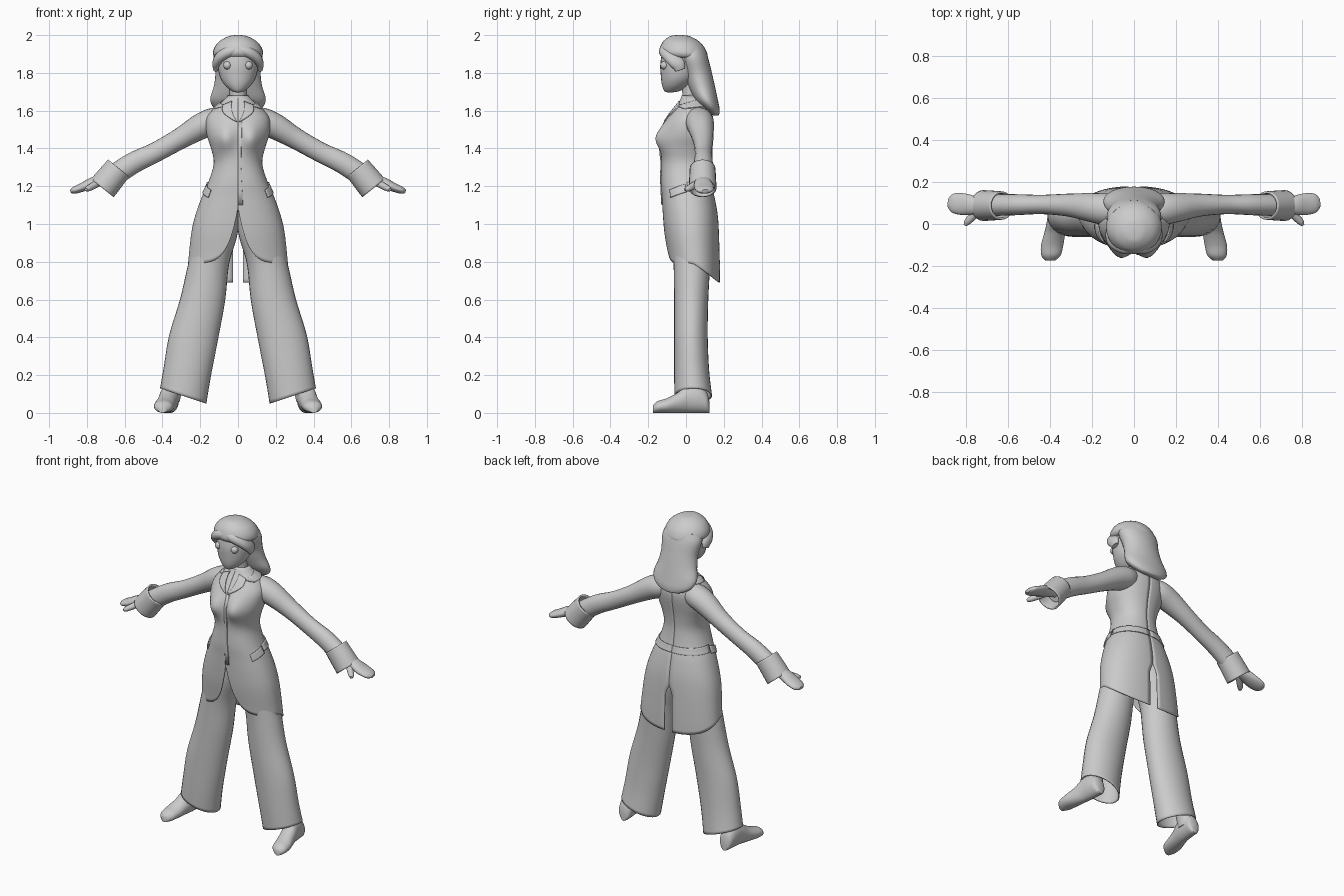
import bpy, bmesh, math
from mathutils import Vector

cube = bpy.data.objects.get("Cube")
if cube:
    bpy.data.objects.remove(cube, do_unlink=True)

grey = bpy.data.materials.new("plain_grey")
grey.use_nodes = True
COLOUR = (0.6, 0.6, 0.6, 1)
grey.diffuse_color = COLOUR
grey.node_tree.nodes["Principled BSDF"].inputs["Base Color"].default_value = COLOUR

SIDES = (("left", 1), ("right", -1))


def resample(rows, n=5):
    """Smooth curve through rows of numbers."""
    out = []
    for i in range(len(rows) - 1):
        a, b, c, d = (rows[max(0, min(len(rows) - 1, i + k))] for k in (-1, 0, 1, 2))
        for j in range(n):
            t = j / n
            out.append([0.5 * (2 * q + (r - p) * t + (2 * p - 5 * q + 4 * r - s) * t * t
                               + (3 * q - p - 3 * r + s) * t ** 3)
                        for p, q, r, s in zip(a, b, c, d)])
    return out + [list(rows[-1])]


def grid_object(name, rings, closed=True, caps=True, thick=0.0):
    """Skin a list of equally long point rows."""
    bm = bmesh.new()
    rows = [[bm.verts.new(p) for p in ring] for ring in rings]
    n = len(rows[0])
    for a, b in zip(rows, rows[1:]):
        for i in range(n if closed else n - 1):
            j = (i + 1) % n
            bm.faces.new((a[i], a[j], b[j], b[i]))
    if closed and caps:
        bm.faces.new(rows[0])
        bm.faces.new(rows[-1])
    bmesh.ops.remove_doubles(bm, verts=bm.verts, dist=0.0002)
    bmesh.ops.recalc_face_normals(bm, faces=bm.faces)
    mesh = bpy.data.meshes.new(name)
    bm.to_mesh(mesh)
    bm.free()
    obj = bpy.data.objects.new(name, mesh)
    bpy.context.collection.objects.link(obj)
    mesh.materials.append(grey)
    if thick:
        mod = obj.modifiers.new("thickness", "SOLIDIFY")
        mod.thickness = thick
        mod.offset = 0
    bpy.ops.object.select_all(action="DESELECT")
    obj.select_set(True)
    bpy.context.view_layer.objects.active = obj
    bpy.ops.object.shade_smooth_by_angle(angle=math.radians(50))
    return obj


def ellipse(centre, u, v, n=28):
    return [centre + u * math.cos(2 * math.pi * i / n) + v * math.sin(2 * math.pi * i / n)
            for i in range(n)]


def column(name, rows, side=1, tilt=0.0, **kw):
    """Upright form; rows are z, centre x, half width, front y, back y."""
    rings = []
    for z, cx, w, yf, yb in resample(rows):
        c = Vector((side * cx, (yf + yb) / 2, z))
        rings.append(ellipse(c, Vector((w, 0, -side * 0)), Vector((0, (yb - yf) / 2, 0))))
    if tilt:
        for k, ring in enumerate(rings):
            f = (k / (len(rings) - 1)) ** 3
            mid = sum((p.x for p in ring)) / len(ring)
            for p in ring:
                p.z += tilt * f * side * (p.x - mid)
    return grid_object(name, rings, **kw)


def tube(name, rows, side=1, **kw):
    """Limb along a path; rows are x, y, z, radius across, radius upright."""
    pts = resample(rows)
    rings = []
    for i, (x, y, z, ra, rv) in enumerate(pts):
        t = (Vector(pts[min(i + 1, len(pts) - 1)][:3]) - Vector(pts[max(i - 1, 0)][:3])).normalized()
        v = t.cross(Vector((0, 1, 0))).normalized()
        u = v.cross(t)
        ring = ellipse(Vector((x, y, z)), u * ra, v * rv, 20)
        rings.append([Vector((side * p.x, p.y, p.z)) for p in ring])
    return grid_object(name, rings, **kw)


# Coat silhouette: z, half width, front y, back y
BODY = resample([
    (0.66, 0.275, -0.085, 0.178), (0.79, 0.262, -0.09, 0.177), (0.95, 0.245, -0.112, 0.172),
    (1.05, 0.222, -0.12, 0.165), (1.15, 0.186, -0.125, 0.147), (1.22, 0.155, -0.13, 0.128),
    (1.32, 0.126, -0.127, 0.115), (1.40, 0.14, -0.128, 0.12), (1.46, 0.16, -0.125, 0.13),
    (1.52, 0.168, -0.115, 0.14), (1.57, 0.16, -0.09, 0.14), (1.62, 0.115, -0.055, 0.12),
    (1.65, 0.078, -0.032, 0.09), (1.68, 0.05, -0.02, 0.07)], 8)


def coat_point(a, z, side=1, out=0.0):
    """Point on the coat at angle a from the front centre."""
    for p, q in zip(BODY, BODY[1:]):
        if z <= q[0]:
            break
    t = max(0, min(1, (z - p[0]) / (q[0] - p[0])))
    w, yf, yb = (p[k] + (q[k] - p[k]) * t for k in (1, 2, 3))
    s, c = max(0, math.sin(a)) ** 0.9, math.cos(a)
    x = (w + out) * s
    y = (yf + yb) / 2 - math.copysign(abs(c) ** 0.9, c) * ((yb - yf) / 2 + out)
    if c > 0:
        y -= 0.042 * math.exp(-((x - 0.07) / 0.055) ** 2 - ((z - 1.455) / 0.065) ** 2)
    return Vector((side * x, y, z))


def hem(a):
    return 0.79 + 0.29 * math.exp(-a / 0.17) - 0.1 * max(0, -math.cos(a))


# Long coat with a curved front opening and a back vent
for word, s in SIDES:
    rings = []
    for i in range(49):
        ring = []
        for j in range(45):
            a = math.pi * (j / 44) ** 1.3
            z = 1.68 + (hem(a) - 1.68) * i / 48
            vent = 0.025 * min(1, max(0, (0.98 - z) / 0.06))
            ring.append(coat_point(a * (1 - vent), z, s))
        rings.append(ring)
    grid_object("coat_" + word, rings, closed=False, thick=0.005)


def coat_panel(name, corners, side, out=0.006):
    """Thin plate on the coat; four corners given as angle, z."""
    p, q, r, t = (Vector(c) for c in corners)
    rings = [[coat_point(*p.lerp(q, i / 10).lerp(t.lerp(r, i / 10), j / 6), side, out)
              for i in range(11)] for j in range(7)]
    grid_object(name, rings, closed=False, thick=0.008)


for word, s in SIDES:
    coat_panel("lapel_" + word, [(0.02, 1.54), (0.55, 1.595), (0.75, 1.63), (0.35, 1.65)], s)
    coat_panel("collar_" + word, [(0.6, 1.625), (1.2, 1.61), (math.pi, 1.63), (math.pi, 1.68)], s)
    coat_panel("pocket_flap_" + word, [(0.9, 1.14), (1.55, 1.17), (1.55, 1.21), (0.9, 1.18)], s)
    coat_panel("back_belt_" + word, [(1.6, 1.18), (math.pi, 1.18), (math.pi, 1.22), (1.6, 1.22)], s)
coat_panel("front_placket", [(0, 1.1), (0.1, 1.1), (0.1, 1.54), (0, 1.54)], 1, 0.004)

# Arms, cuffs and hands
for word, s in SIDES:
    tube("sleeve_" + word, [
        (0.07, 0.06, 1.56, 0.06, 0.06), (0.13, 0.07, 1.545, 0.075, 0.07),
        (0.2, 0.078, 1.515, 0.07, 0.068), (0.31, 0.09, 1.45, 0.055, 0.056),
        (0.44, 0.093, 1.378, 0.046, 0.053), (0.56, 0.092, 1.32, 0.05, 0.057),
        (0.68, 0.09, 1.24, 0.052, 0.058)], s)
    tube("cuff_" + word, [
        (0.632, 0.088, 1.295, 0.063, 0.067), (0.675, 0.088, 1.243, 0.066, 0.07),
        (0.718, 0.088, 1.19, 0.069, 0.072)], s, caps=False, thick=0.01)
    tube("hand_" + word, [
        (0.66, 0.088, 1.25, 0.03, 0.03), (0.72, 0.088, 1.232, 0.035, 0.03),
        (0.77, 0.09, 1.218, 0.046, 0.029), (0.82, 0.095, 1.196, 0.052, 0.024),
        (0.865, 0.1, 1.179, 0.045, 0.019), (0.886, 0.102, 1.173, 0.022, 0.01)], s)
    tube("thumb_" + word, [
        (0.735, 0.07, 1.22, 0.02, 0.02), (0.77, 0.035, 1.2, 0.019, 0.018),
        (0.795, 0.01, 1.187, 0.016, 0.015), (0.805, -0.006, 1.182, 0.008, 0.008)], s)

    # Flared trousers with slanted hems
    column("trouser_leg_" + word, [
        (1.12, 0.075, 0.085, -0.07, 0.12), (0.95, 0.112, 0.107, -0.075, 0.13),
        (0.79, 0.155, 0.105, -0.063, 0.125), (0.6, 0.187, 0.116, -0.06, 0.115),
        (0.4, 0.235, 0.126, -0.06, 0.112), (0.22, 0.268, 0.122, -0.06, 0.12),
        (0.09, 0.29, 0.12, -0.058, 0.135)], s, tilt=0.33, caps=False, thick=0.006)

    # Shoes
    rings = []
    for y, cx, w, top in resample([
            (0.124, 0.357, 0.02, 0.06), (0.11, 0.357, 0.04, 0.11), (0.07, 0.36, 0.048, 0.15),
            (0.01, 0.366, 0.05, 0.15), (-0.04, 0.377, 0.05, 0.11), (-0.1, 0.39, 0.053, 0.078),
            (-0.15, 0.396, 0.046, 0.062), (-0.175, 0.4, 0.022, 0.04)]):
        rings.append(ellipse(Vector((s * cx, y, top / 2)), Vector((w, 0, 0)), Vector((0, 0, top / 2))))
    grid_object("shoe_" + word, rings)
    column("ankle_" + word, [(0.3, 0.29, 0.04, 0.0, 0.09), (0.15, 0.33, 0.04, 0.0, 0.1),
                             (0.06, 0.352, 0.044, 0.0, 0.11)], s)

# Neck and head
column("neck", [(1.6, 0, 0.055, -0.025, 0.08), (1.67, 0, 0.045, -0.018, 0.07),
                (1.78, 0, 0.045, -0.03, 0.07)])
column("head", [(1.697, 0, 0.012, -0.1, -0.07), (1.705, 0, 0.035, -0.115, -0.03),
                (1.735, 0, 0.07, -0.127, 0.02), (1.78, 0, 0.096, -0.133, 0.06),
                (1.85, 0, 0.108, -0.136, 0.085), (1.92, 0, 0.1, -0.12, 0.08),
                (1.96, 0, 0.06, -0.08, 0.04)])
for word, s in SIDES:
    bpy.ops.mesh.primitive_uv_sphere_add(segments=20, ring_count=12, radius=0.022,
                                         location=(s * 0.056, -0.114, 1.84))
    eye = bpy.context.object
    eye.name = "eye_" + word
    eye.data.materials.append(grey)
    bpy.ops.object.shade_smooth()

# Hair: crown, swept fringe and the long fall at the back
column("hair_crown", [
    (2.0, 0, 0.015, -0.05, -0.02), (1.994, 0, 0.05, -0.085, 0.02), (1.97, 0, 0.095, -0.118, 0.065),
    (1.94, 0, 0.122, -0.136, 0.094), (1.91, 0, 0.133, -0.143, 0.11),
    (1.89, 0, 0.128, -0.135, 0.115), (1.88, 0, 0.115, -0.12, 0.11)])
column("hair_back", [
    (1.93, 0, 0.11, -0.05, 0.098), (1.88, 0, 0.13, -0.045, 0.117), (1.8, 0, 0.12, -0.015, 0.137),
    (1.73, 0, 0.128, 0.01, 0.153), (1.66, 0, 0.147, 0.045, 0.168), (1.615, 0, 0.128, 0.085, 0.177),
    (1.585, 0, 0.08, 0.12, 0.177), (1.575, 0, 0.03, 0.145, 0.17)])
for word, s in SIDES:
    tube("fringe_" + word, [
        (-0.005, -0.105, 1.925, 0.03, 0.025), (0.045, -0.108, 1.912, 0.035, 0.03),
        (0.09, -0.08, 1.885, 0.04, 0.03), (0.114, -0.045, 1.85, 0.038, 0.022),
        (0.118, -0.03, 1.815, 0.025, 0.012)], s)
